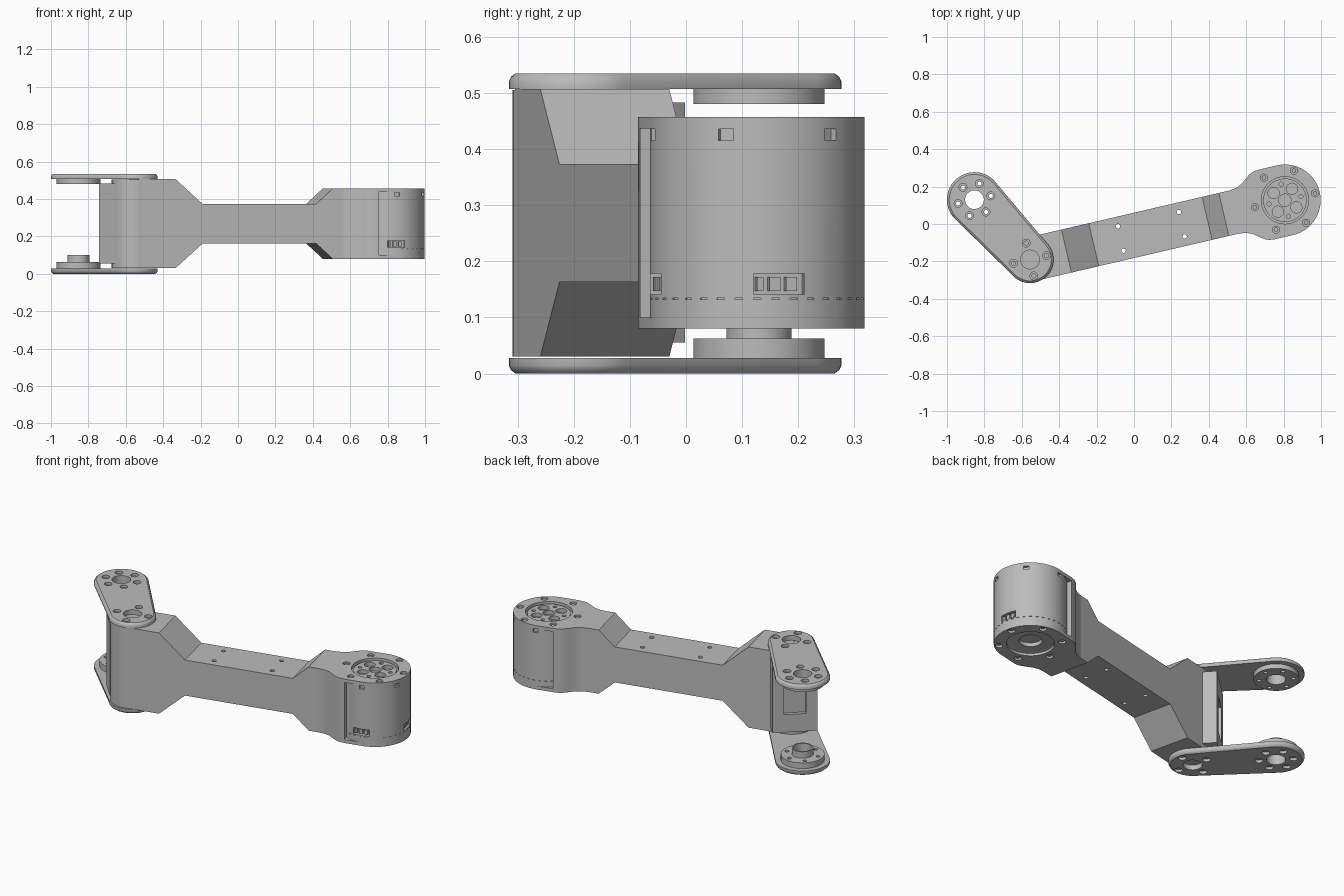
import bpy, bmesh
from math import cos, sin, pi, tau, atan2, acos, radians
from mathutils import Matrix, Vector

cube = bpy.data.objects.get("Cube")
if cube:
    bpy.data.objects.remove(cube, do_unlink=True)

grey = bpy.data.materials.new("plain grey")
grey.use_nodes = True
TONE = (0.5, 0.5, 0.5, 1)
grey.diffuse_color = TONE
grey.node_tree.nodes["Principled BSDF"].inputs["Base Color"].default_value = TONE

# Joint centres: free end of the link, elbow, motor
FREE, ELBOW, MOTOR = Vector((-0.853, 0.13, 0)), Vector((-0.556, -0.19, 0)), Vector((0.807, 0.127, 0))
ARM_DIR, LINK_DIR = MOTOR - ELBOW, FREE - ELBOW
LENGTH = ARM_DIR.length
ARM_ANGLE = atan2(ARM_DIR.y, ARM_DIR.x)
LINK_ANGLE = atan2(LINK_DIR.y, LINK_DIR.x)


def frame(centre, angle):
    return Matrix.Translation(centre) @ Matrix.Rotation(angle, 4, "Z")


ARM, LINK = frame(ELBOW, ARM_ANGLE), frame(ELBOW, LINK_ANGLE)


def turned(profile, centre, sides=64):
    """Rings of a turned solid from (radius, height) pairs."""
    return [[centre + Vector((r * cos(tau * i / sides), r * sin(tau * i / sides), z))
             for i in range(sides)] for r, z in profile]


def prism(points, z0, z1, matrix):
    return [[matrix @ Vector((x, y, z)) for x, y in points] for z in (z0, z1)]


def box(x0, x1, y0, y1, z0, z1, matrix):
    return prism([(x0, y0), (x1, y0), (x1, y1), (x0, y1)], z0, z1, matrix)


def around(centre, radius, count, angle=ARM_ANGLE):
    return [centre + Vector((radius * cos(angle + tau * i / count),
                             radius * sin(angle + tau * i / count), 0)) for i in range(count)]


def make(name, solids):
    """Capped lofts gathered in one object."""
    bm = bmesh.new()
    for rings in solids:
        loops = [[bm.verts.new(p) for p in ring] for ring in rings]
        n = len(loops[0])
        for a, b in zip(loops, loops[1:]):
            for i in range(n):
                bm.faces.new((a[i], a[(i + 1) % n], b[(i + 1) % n], b[i]))
        bm.faces.new(loops[0])
        bm.faces.new(loops[-1])
    bmesh.ops.recalc_face_normals(bm, faces=bm.faces)
    mesh = bpy.data.meshes.new(name)
    bm.to_mesh(mesh)
    bm.free()
    obj = bpy.data.objects.new(name, mesh)
    bpy.context.collection.objects.link(obj)
    return obj


def part(name, solids, cuts=()):
    obj = make(name, solids)
    obj.data.materials.append(grey)
    bpy.ops.object.select_all(action="DESELECT")
    obj.select_set(True)
    bpy.context.view_layer.objects.active = obj
    if cuts:
        cutter = make("cutter", cuts)
        cutter.hide_render = True
        mod = obj.modifiers.new("cut", "BOOLEAN")
        mod.operation, mod.solver, mod.object = "DIFFERENCE", "EXACT", cutter
        bpy.ops.object.modifier_apply(modifier=mod.name)
        bpy.data.objects.remove(cutter, do_unlink=True)
    bpy.ops.object.shade_smooth_by_angle(angle=radians(30))
    return obj


# Link plates: tapered capsule with a chamfered outer edge
def capsule(inset, z, steps=28):
    ra, rb = 0.147 - inset, 0.126 - inset
    phi = acos((ra - rb) / LINK_DIR.length)
    ring = []
    for centre, r, a0, a1 in ((FREE, ra, -phi, phi), (ELBOW, rb, phi, tau - phi)):
        for i in range(steps + 1):
            a = LINK_ANGLE + a0 + (a1 - a0) * i / steps
            ring.append(centre + Vector((r * cos(a), r * sin(a), z)))
    return ring


def link_plate(name, outer, d):
    """d is the inward direction along z."""
    screw = [(0.021, outer - d * 0.01), (0.021, outer + d * 0.016),
             (0.011, outer + d * 0.016), (0.011, outer + d * 0.05)]
    bore = [(0.05, outer - d * 0.01), (0.05, outer + d * 0.05)]
    cuts = [turned(screw, p, 20) for p in around(FREE, 0.09, 6) + around(ELBOW, 0.09, 4)]
    cuts += [turned(bore, c) for c in (FREE, ELBOW)]
    part(name, [[capsule(0.012, outer), capsule(0.004, outer + d * 0.006),
                 capsule(0, outer + d * 0.014), capsule(0, outer + d * 0.028)]], cuts)


link_plate("lower_link_plate", 0, 1)
link_plate("upper_link_plate", 0.535, -1)

# Hub rings at the free end of the link
hub_cuts = [turned([(0.05, -0.1), (0.05, 0.7)], FREE)]
hub_cuts += [turned([(0.011, -0.1), (0.011, 0.7)], p, 16) for p in around(FREE, 0.09, 6)]
part("lower_hub", [turned([(0.117, 0.028), (0.117, 0.062), (0.058, 0.062), (0.058, 0.1)], FREE)], hub_cuts)
part("upper_hub", [turned([(0.117, 0.48), (0.117, 0.507)], FREE)], hub_cuts)

# Elbow: round column and a block with an open window in its end
part("elbow_column", [turned([(0.119, 0.03), (0.119, 0.505)], ELBOW)])
part("elbow_block", [box(0, 0.143, -0.122, 0.122, 0.055, 0.483, LINK)],
     [box(0.122, 0.2, -0.06, 0.06, 0.16, 0.37, LINK)])

# Arm: waisted side profile with four through holes
HALF = 0.118
side = [(0, 0.03), (0.2, 0.03), (0.35, 0.163), (0.972, 0.163), (1.064, 0.08), (1.15, 0.08),
        (1.15, 0.457), (1.064, 0.457), (0.972, 0.373), (0.35, 0.373), (0.2, 0.507), (0, 0.507)]
arm_rings = [[ARM @ Vector((u, v, z)) for u, z in side] for v in (-HALF, HALF)]
part("arm", [arm_rings],
     [turned([(0.012, 0), (0.012, 0.6)], ARM @ Vector((u, v, 0)), 16)
      for u in (0.498, 0.833) for v in (-0.067, 0.067)])

# Motor bracket: flared wall, with thin flanges reaching round the motor
flare = [(0.28, HALF), (0.24, 0.123), (0.21, 0.135), (0.18, 0.158),
         (0.155, 0.177), (0.13, 0.188), (0.1, 0.191)]


def bracket_outline(tail=()):
    half = [(LENGTH - back, v) for back, v in flare + list(tail)]
    return half + [(u, -v) for u, v in reversed(half)]


BODY_R = 0.191
pocket = [turned([(BODY_R - 0.001, 0), (BODY_R - 0.001, 0.6)], MOTOR, 96)]
part("motor_bracket", [prism(bracket_outline(), 0.08, 0.457, ARM)], pocket)
for name, z0, z1 in (("lower_flange", 0.08, 0.1), ("upper_flange", 0.437, 0.457)):
    part(name, [prism(bracket_outline([(0, 0.191)]), z0, z1, ARM)], pocket)

# Motor: can with recessed ends, screw holes, side windows, sockets and a dashed seam
can = [(0.06, 0.12), (0.06, 0.098), (0.11, 0.098), (0.125, 0.094), (0.125, 0.08), (BODY_R, 0.08),
       (BODY_R, 0.457), (0.126, 0.457), (0.126, 0.438), (0.116, 0.438), (0.116, 0.447)]
motor_cuts = []
for p in around(MOTOR, 0.165, 6):
    motor_cuts.append(turned([(0.019, 0.44), (0.019, 0.5)], p, 20))
    motor_cuts.append(turned([(0.019, 0.05), (0.019, 0.097)], p, 20))
for r, ring, count, turn in ((0.033, 0, 1, 0), (0.03, 0.072, 4, pi / 4), (0.011, 0.088, 4, 0)):
    motor_cuts += [turned([(r, 0.425), (r, 0.5)], p, 24)
                   for p in around(MOTOR, ring, count, ARM_ANGLE + turn)]
for degrees in (43, -17, -77, 103):
    motor_cuts.append(box(0.178, 0.22, -0.014, 0.014, 0.415, 0.436, frame(MOTOR, radians(degrees))))
SOCKETS = [frame(MOTOR, radians(a)) for a in (12, -78)]
motor_cuts += [box(0.165, 0.22, -0.046, 0.046, 0.141, 0.178, m) for m in SOCKETS]
motor_cuts += [box(0.187, 0.2, -0.007, 0.007, 0.132, 0.135, frame(MOTOR, tau * i / 36)) for i in range(36)]
part("motor", [turned(can, MOTOR, 96)], motor_cuts)

# Screw heads inside the motor's screw holes
part("motor_screws", [turned([(0.012, z0), (0.012, z1)], p, 12)
                      for p in around(MOTOR, 0.165, 6) for z0, z1 in ((0.435, 0.45), (0.087, 0.1))])

# Plugs in the sockets
part("socket_plugs", [box(0.16, 0.182, y - w, y + w, 0.147, 0.172, m)
                      for m in SOCKETS for y, w in ((-0.033, 0.006), (-0.006, 0.01), (0.024, 0.01))])
